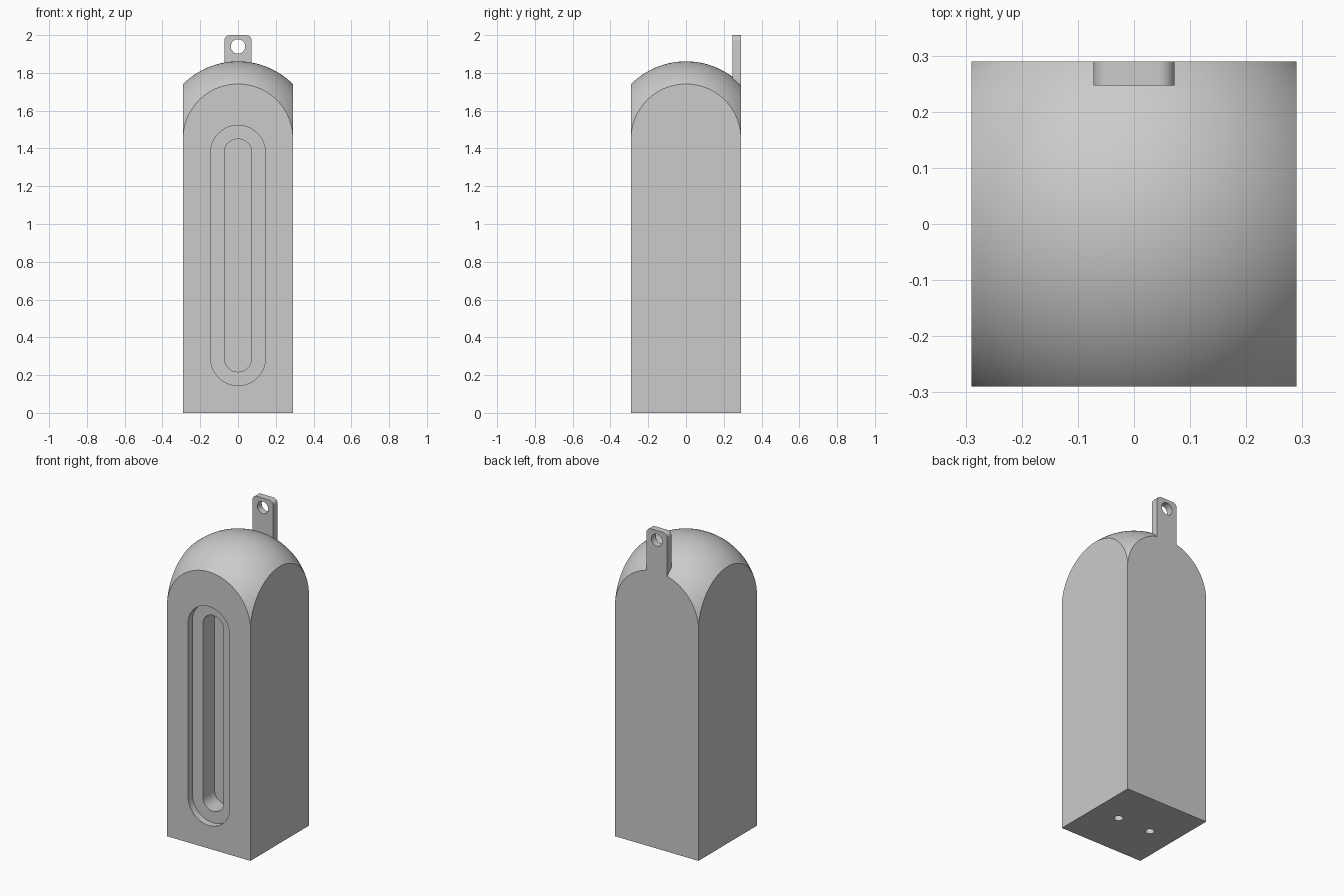
import bpy, bmesh
from math import sin, cos, pi, radians

cube = bpy.data.objects.get("Cube")
if cube:
    bpy.data.objects.remove(cube, do_unlink=True)

HALF = 0.29            # half width of the square body
SHOULDER = 1.45        # height where the dome starts at the corners

grey = bpy.data.materials.new("plain grey")
grey.use_nodes = True
colour = (0.6, 0.6, 0.6, 1)
grey.diffuse_color = colour
grey.node_tree.nodes["Principled BSDF"].inputs["Base Color"].default_value = colour


def finish(name, bm):
    bmesh.ops.recalc_face_normals(bm, faces=bm.faces)
    mesh = bpy.data.meshes.new(name)
    bm.to_mesh(mesh)
    bm.free()
    mesh.materials.append(grey)
    obj = bpy.data.objects.new(name, mesh)
    bpy.context.collection.objects.link(obj)
    return obj


def rounded_plate(name, width, z0, z1, radius, y0, y1, steps=16):
    """Upright rounded rectangle, extruded from y0 to y1."""
    bm = bmesh.new()
    dx = width / 2 - radius
    corners = [(dx, z1 - radius), (-dx, z1 - radius), (-dx, z0 + radius), (dx, z0 + radius)]
    verts = []
    for i, (cx, cz) in enumerate(corners):
        for k in range(steps + 1):
            a = (i + k / steps) * pi / 2
            verts.append(bm.verts.new((cx + radius * cos(a), y0, cz + radius * sin(a))))
    face = bm.faces.new(verts)
    new = bmesh.ops.extrude_face_region(bm, geom=[face])["geom"]
    bmesh.ops.translate(bm, vec=(0, y1 - y0, 0),
                        verts=[g for g in new if isinstance(g, bmesh.types.BMVert)])
    bmesh.ops.remove_doubles(bm, verts=bm.verts, dist=1e-5)
    return finish(name, bm)


def drill(name, x, depth, radius):
    bm = bmesh.new()
    bmesh.ops.create_cone(bm, cap_ends=True, segments=32, radius1=radius,
                          radius2=radius, depth=depth * 2)
    bmesh.ops.translate(bm, vec=(x, 0, 0), verts=bm.verts)
    return finish(name, bm)


def combine(target, tool, operation):
    mod = target.modifiers.new(operation.lower(), "BOOLEAN")
    mod.operation, mod.object, mod.solver = operation, tool, "EXACT"
    bpy.context.view_layer.objects.active = target
    bpy.ops.object.modifier_apply(modifier=mod.name)
    bpy.data.objects.remove(tool, do_unlink=True)


# Square column
bm = bmesh.new()
bmesh.ops.create_cube(bm, size=1)
for v in bm.verts:
    v.co = (v.co.x * 2 * HALF, v.co.y * 2 * HALF, (v.co.z + 0.5) * 1.95)
body = finish("body", bm)

# Spherical dome, with its lower half stretched down past the base
bm = bmesh.new()
bmesh.ops.create_uvsphere(bm, u_segments=96, v_segments=64, radius=0.411)
for v in bm.verts:
    v.co.z += SHOULDER if v.co.z > -0.001 else SHOULDER - 1.6
combine(body, finish("dome_shape", bm), "INTERSECT")

# Hanging tab, flush with the back, with its round eyelet
combine(body, rounded_plate("hanging_tab", 0.145, 1.5, 2.0, 0.03, HALF - 0.0435, HALF), "UNION")
combine(body, rounded_plate("eyelet", 0.076, 1.902, 1.978, 0.038, 0.1, 0.4), "DIFFERENCE")

# Stepped front slot: shallow recess, then a deeper pocket
combine(body, rounded_plate("recess", 0.29, 0.145, 1.5225, 0.1449, -0.4, -HALF + 0.0435), "DIFFERENCE")
combine(body, rounded_plate("pocket", 0.145, 0.2175, 1.45, 0.0724, -0.4, -HALF + 0.16), "DIFFERENCE")

# Two holes in the underside
for side in (-1, 1):
    combine(body, drill("base_hole", side * 0.116, 0.145, 0.026), "DIFFERENCE")

bpy.ops.object.select_all(action="DESELECT")
body.select_set(True)
bpy.context.view_layer.objects.active = body
bpy.ops.object.shade_smooth_by_angle(angle=radians(25))
